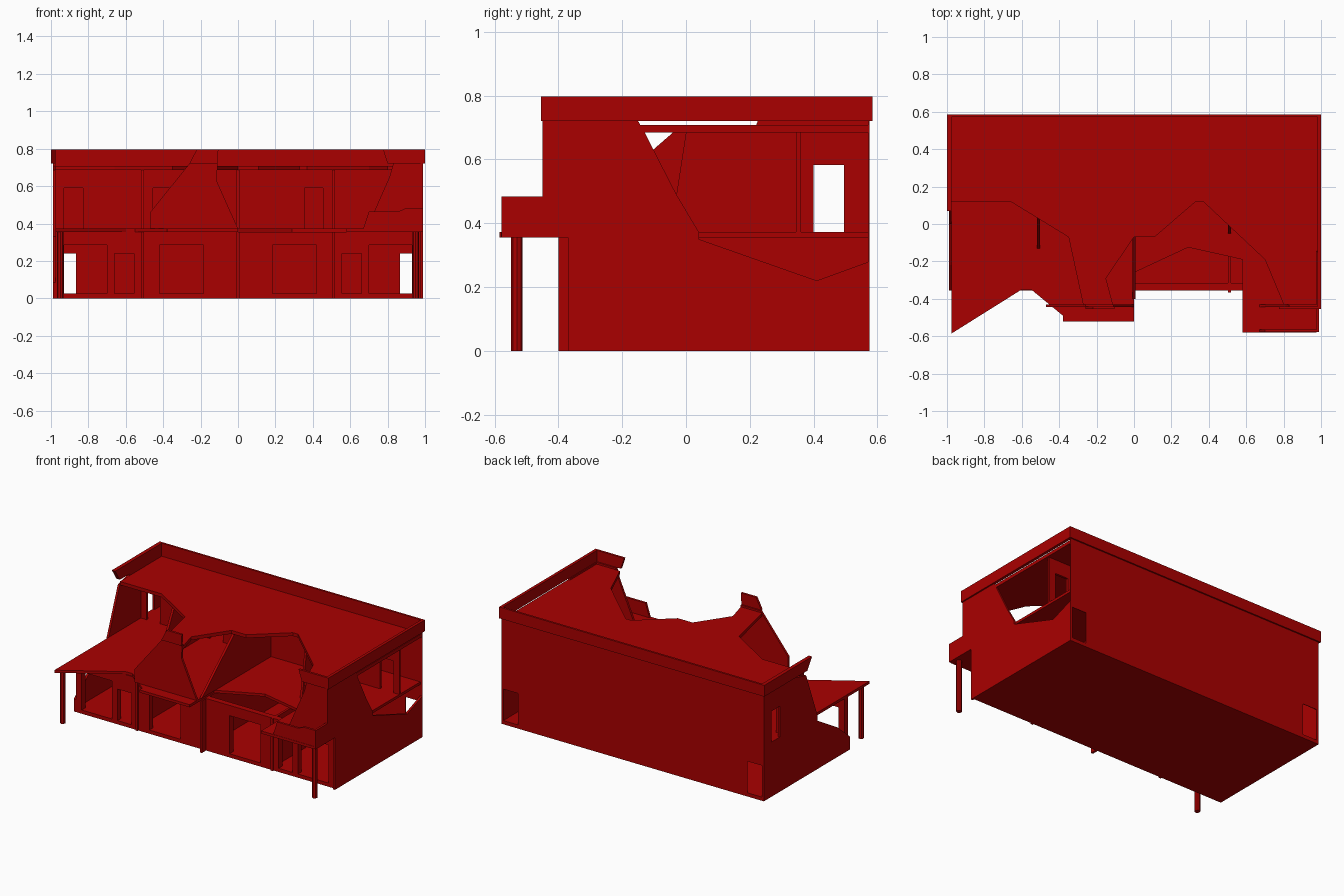
import bpy
import bmesh

cube = bpy.data.objects.get("Cube")
if cube:
    bpy.data.objects.remove(cube)

red = bpy.data.materials.new("deep_red")
red.use_nodes = True
colour = (0.4, 0, 0, 1)
red.diffuse_color = colour
red.node_tree.nodes["Principled BSDF"].inputs["Base Color"].default_value = colour


def prism(name, outline, axis, start, end):
    """Extrude a flat outline along the x, y or z axis from start to end."""
    def place(a, b, depth):
        return {"x": (depth, a, b), "y": (a, depth, b), "z": (a, b, depth)}[axis]
    bm = bmesh.new()
    near = [bm.verts.new(place(a, b, start)) for a, b in outline]
    far = [bm.verts.new(place(a, b, end)) for a, b in outline]
    bm.faces.new(near)
    bm.faces.new(far)
    for i in range(len(outline)):
        j = (i + 1) % len(outline)
        bm.faces.new((near[i], near[j], far[j], far[i]))
    bmesh.ops.recalc_face_normals(bm, faces=bm.faces)
    mesh = bpy.data.meshes.new(name)
    bm.to_mesh(mesh)
    bm.free()
    mesh.materials.append(red)
    obj = bpy.data.objects.new(name, mesh)
    bpy.context.collection.objects.link(obj)
    return obj


def box(name, x, y, z):
    return prism(name, [(x[0], y[0]), (x[1], y[0]), (x[1], y[1]), (x[0], y[1])], "z", *z)


def wall_with_doors(name, x, y, z, doors):
    """Wall along x, split into piers and lintels; each door is (left, right, top)."""
    left = x[0]
    for door_left, door_right, top in sorted(doors):
        if door_left > left:
            box(name + "_pier", (left, door_left), y, z)
        box(name + "_lintel", (door_left, door_right), y, (top, z[1]))
        left = door_right
    if left < x[1]:
        box(name + "_pier", (left, x[1]), y, z)


def mirrored(doors):
    return doors + [(-right, -left, top) for left, right, top in doors]


SIDE, BACK, FRONT = 0.99, 0.575, -0.355
FLOOR, MID_LOW, MID, ROOF_LOW, ROOF, EAVES, TOP = 0.025, 0.355, 0.373, 0.685, 0.708, 0.72, 0.797
INNER = SIDE - 0.015
BACK_INNER = BACK - 0.004

# Ground slab
box("ground_floor", (-SIDE, SIDE), (FRONT, BACK), (0, FLOOR))

# Broken upper floor
prism("upper_floor", [
    (-INNER, BACK), (-INNER, -0.585), (-0.6, -0.35), (-0.55, -0.35), (-0.38, -0.49),
    (-0.38, -0.52), (0, -0.52), (0, -0.26), (0.29, -0.125), (0.58, -0.19),
    (0.58, -0.58), (INNER, -0.58), (INNER, BACK)], "z", MID_LOW, MID)

# Broken roof slab
prism("roof", [
    (-INNER, BACK), (-INNER, 0.12), (-0.66, 0.12), (-0.35, -0.07), (-0.27, -0.44),
    (-0.11, -0.44), (-0.15, -0.29), (0, -0.07), (0.11, -0.07), (0.33, 0.12),
    (0.37, 0.12), (0.7, -0.19), (0.8, -0.43), (SIDE, -0.43), (SIDE, BACK)],
    "z", ROOF_LOW, ROOF)

# Back wall, ground floor front wall and upper corridor wall
wall_with_doors("back_wall", (-SIDE, SIDE), (BACK_INNER, BACK), (0, EAVES),
                mirrored([(0.865, INNER, 0.24)]))
wall_with_doors("lower_front_wall", (-INNER, INNER), (FRONT, -0.315), (FLOOR, MID_LOW),
                mirrored([(0.185, 0.42, 0.285), (0.555, 0.66, 0.24), (0.7, 0.93, 0.285)]))
wall_with_doors("upper_corridor_wall", (-INNER, INNER), (0.345, 0.36), (MID, ROOF_LOW),
                mirrored([(0.355, 0.455, 0.59), (0.83, 0.93, 0.59)]) + [(-0.22, -0.115, 0.59)])

# Left outer wall, broken at the upper front
prism("left_wall", [
    (FRONT - 0.015, 0), (BACK, 0), (BACK, 0.28), (0.41, 0.22), (0.04, 0.35), (0.04, MID),
    (-0.03, 0.49), (-0.13, ROOF_LOW), (-0.15, EAVES), (-0.45, EAVES), (-0.45, MID_LOW),
    (FRONT - 0.015, MID_LOW)], "x", INNER, SIDE)

# Right outer wall, broken at the front, built around its window
prism("right_wall", [
    (FRONT, 0), (0.4, 0), (0.4, EAVES), (0.225, EAVES), (0.22, ROOF), (0.12, ROOF_LOW),
    (0, MID), (0, 0.33), (-0.22, 0.2), (FRONT, 0.085)], "x", -SIDE, -INNER)
box("right_wall_corner", (-SIDE, -INNER), (0.495, BACK), (0, EAVES))
box("right_window_apron", (-SIDE, -INNER), (0.4, 0.495), (0, MID))
box("right_window_lintel", (-SIDE, -INNER), (0.4, 0.495), (0.583, EAVES))

# Cross walls: full depth below, broken off above
broken_fronts = {
    -0.51: [(0.03, ROOF_LOW), (-0.13, MID)],
    0: [(-0.04, ROOF_LOW), (-0.4, MID)],
    0.51: [(0, ROOF_LOW), (-0.03, 0.49), (-0.05, MID)],
}
for x, edge in broken_fronts.items():
    front = FRONT - 0.01 if x else -0.4
    box("lower_cross_wall", (x - 0.008, x + 0.008), (front, BACK_INNER), (0, MID_LOW))
    prism("upper_cross_wall", [(0.35, MID), (0.35, ROOF_LOW)] + edge, "x", x - 0.008, x + 0.008)

# Remaining pieces of the upper front wall and its parapet
prism("front_wall_fragment", [
    (-0.47, MID), (-0.47, 0.46), (-0.26, EAVES), (-0.11, EAVES), (-0.115, 0.63), (0, MID)],
    "y", -0.445, -0.43)
prism("front_parapet_fragment", [(-0.26, EAVES), (-0.22, TOP), (-0.105, TOP), (-0.11, EAVES)],
      "y", -0.455, -0.44)
prism("front_wall_corner", [
    (0.67, MID), (0.7, 0.4), (0.81, 0.65), (0.83, EAVES), (SIDE, EAVES), (SIDE, MID)],
    "y", -0.445, -0.43)
prism("front_parapet_corner", [(0.775, TOP), (0.8, EAVES), (1, EAVES), (1, TOP)],
      "y", -0.455, -0.44)

# Roof parapet
box("back_parapet", (-1, 1), (BACK_INNER, 0.585), (EAVES, TOP))
box("left_parapet", (INNER + 0.005, 1), (-0.455, 0.585), (EAVES, TOP))
prism("right_parapet", [(0.585, EAVES), (0.585, TOP), (0.07, TOP), (0.12, EAVES)],
      "x", -1, -INNER)

# Balcony railing walls
prism("balcony_front", [
    (0.67, MID), (0.7, 0.465), (0.86, 0.465), (0.9, 0.483), (SIDE, 0.483), (SIDE, MID)],
    "y", -0.578, -0.563)
box("balcony_side", (INNER, SIDE), (-0.578, -0.44), (MID_LOW, 0.483))

# Porch posts
for side in (-1, 1):
    bpy.ops.mesh.primitive_cylinder_add(vertices=8, radius=0.018, depth=MID_LOW,
                                        location=(side * 0.95, -0.53, MID_LOW / 2))
    post = bpy.context.object
    post.name = "porch_post"
    post.data.materials.append(red)
